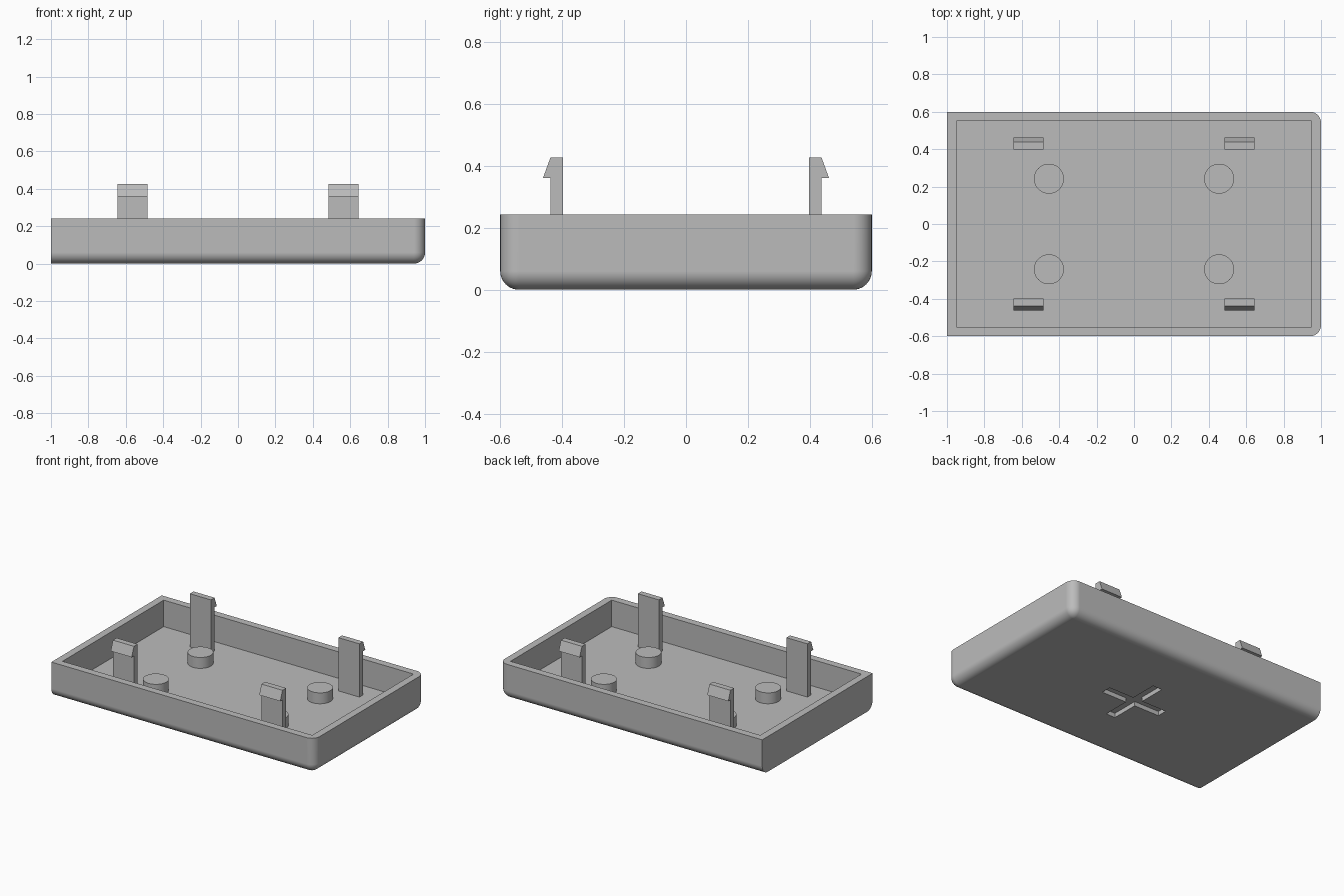
import bpy, bmesh
from mathutils import Matrix, Vector

if "Cube" in bpy.data.objects:
    bpy.data.objects.remove(bpy.data.objects["Cube"], do_unlink=True)

LENGTH, WIDTH, HEIGHT = 2.0, 1.2, 0.242
WALL, FLOOR, RADIUS = 0.05, 0.06, 0.06

gray = bpy.data.materials.new("plain gray")
gray.use_nodes = True
gray.diffuse_color = (0.5, 0.5, 0.5, 1)
gray.node_tree.nodes["Principled BSDF"].inputs["Base Color"].default_value = gray.diffuse_color


def finish(name, bm):
    """Turn a bmesh into a named gray object."""
    bmesh.ops.recalc_face_normals(bm, faces=bm.faces)
    mesh = bpy.data.meshes.new(name)
    bm.to_mesh(mesh)
    bm.free()
    mesh.materials.append(gray)
    obj = bpy.data.objects.new(name, mesh)
    bpy.context.collection.objects.link(obj)
    return obj


def activate(obj):
    bpy.ops.object.select_all(action="DESELECT")
    obj.select_set(True)
    bpy.context.view_layer.objects.active = obj


def box(size, z_low):
    bm = bmesh.new()
    centre = Matrix.Translation((0, 0, z_low + size[2] / 2))
    bmesh.ops.create_cube(bm, size=1, matrix=centre @ Matrix.Diagonal((*size, 1)))
    return bm


def carve(obj, cutter):
    """Subtract a cutter and remove it."""
    cutter.hide_render = True
    mod = obj.modifiers.new("carve", "BOOLEAN")
    mod.operation, mod.solver, mod.object = "DIFFERENCE", "EXACT", cutter
    activate(obj)
    bpy.ops.object.modifier_apply(modifier=mod.name)
    bpy.data.objects.remove(cutter, do_unlink=True)


# Tray body: bottom rim and the +x corners rounded, the -x end square
bm = box((LENGTH, WIDTH, HEIGHT), 0)
rounded = []
for edge in bm.edges:
    mid = (edge.verts[0].co + edge.verts[1].co) / 2
    bottom = mid.z < 0.01 and mid.x > -0.9
    upright = mid.x > 0.9 and abs(mid.y) > 0.5 and abs(mid.z - HEIGHT / 2) < 0.01
    if bottom or upright:
        rounded.append(edge)
bmesh.ops.bevel(bm, geom=rounded, offset=RADIUS, segments=10, profile=0.5,
                affect="EDGES", clamp_overlap=True)
tray = finish("tray", bm)

# Hollow inside, and the cross slot underneath
carve(tray, finish("cavity_cutter", box((LENGTH - 2 * WALL, WIDTH - 2 * WALL, 0.4), FLOOR)))
for size in ((0.45, 0.07, 0.08), (0.07, 0.45, 0.08)):
    carve(tray, finish("slot_cutter", box(size, -0.05)))
activate(tray)
bpy.ops.object.shade_smooth_by_angle(angle=0.5)
tray.modifiers.new("even shading", "WEIGHTED_NORMAL").keep_sharp = True

# Snap clips: hooked profile in y and z, extruded along x, hook facing outward
CLIP = [(0.398, FLOOR - 0.01), (0.438, FLOOR - 0.01), (0.438, 0.36),
        (0.462, 0.36), (0.438, 0.426), (0.398, 0.426)]
for end, side_x in (("left", 1), ("right", -1)):
    for place, side_y in (("front", -1), ("back", 1)):
        bm = bmesh.new()
        face = bm.faces.new([bm.verts.new((side_x * 0.565 - 0.08, side_y * y, z)) for y, z in CLIP])
        out = bmesh.ops.extrude_face_region(bm, geom=[face])
        moved = [v for v in out["geom"] if isinstance(v, bmesh.types.BMVert)]
        bmesh.ops.translate(bm, verts=moved, vec=Vector((0.16, 0, 0)))
        finish(f"{place}_{end}_clip", bm)

        # Round peg on the floor beside each clip
        bm = bmesh.new()
        spot = Matrix.Translation((side_x * 0.455, side_y * 0.242, FLOOR + 0.0325))
        bmesh.ops.create_cone(bm, cap_ends=True, segments=48, radius1=0.08, radius2=0.08,
                              depth=0.085, matrix=spot)
        peg = finish(f"{place}_{end}_peg", bm)
        activate(peg)
        bpy.ops.object.shade_smooth_by_angle(angle=0.5)
